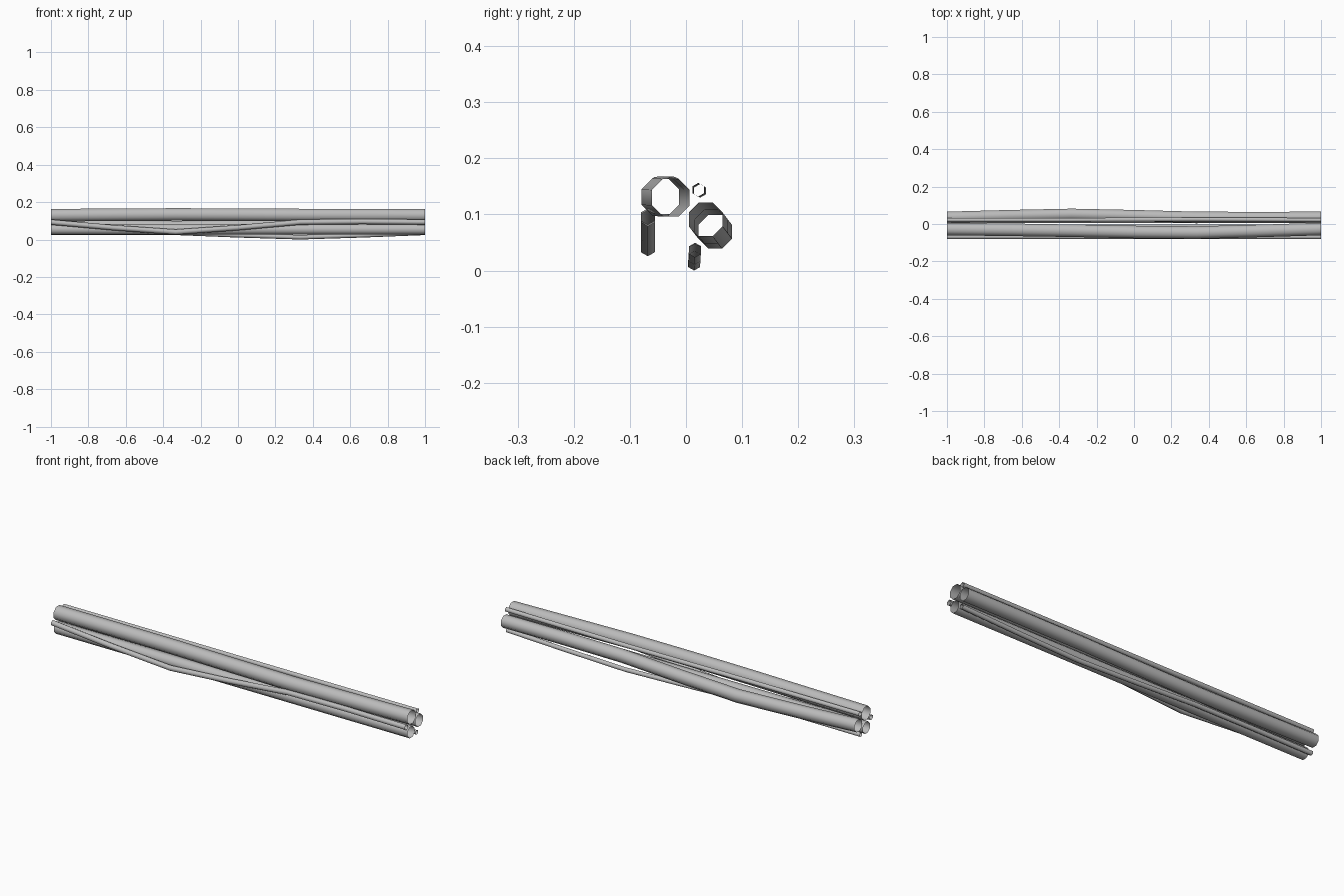
import bpy, bmesh, math
from mathutils import Vector

if "Cube" in bpy.data.objects:
    bpy.data.objects.remove(bpy.data.objects["Cube"], do_unlink=True)

steel = bpy.data.materials.new("grey_steel")
steel.use_nodes = True
GREY = (0.5, 0.5, 0.5, 1)
steel.diffuse_color = GREY
steel.node_tree.nodes["Principled BSDF"].inputs["Base Color"].default_value = GREY


def path(stations, steps=2):
    """Smooth centre line through (y, z) stations spread evenly along x."""
    n = len(stations) - 1
    pts = [Vector((-1 + 2 * i / n, y, z)) for i, (y, z) in enumerate(stations)]
    pts = [2 * pts[0] - pts[1]] + pts + [2 * pts[-1] - pts[-2]]
    for end, near in ((0, 1), (-1, -2)):
        pts[end].yz = pts[near].yz
    line = []
    for i in range(1, n + 1):
        a, b, c, d = pts[i - 1:i + 3]
        for k in range(steps):
            t = k / steps
            line.append(b + 0.5 * t * ((c - a) + t * ((2 * a - 5 * b + 4 * c - d)
                        + t * (3 * (b - c) + d - a))))
    return line + [pts[-2]]


def pipe(name, sides, half_width, stations):
    """Open-ended tube with flat sides facing front and back."""
    radius = half_width / math.cos(math.pi / sides)
    bm = bmesh.new()
    rings = []
    for p in path(stations):
        ring = []
        for i in range(sides):
            a = 2 * math.pi * (i + 0.5) / sides
            ring.append(bm.verts.new(p + Vector((0, radius * math.cos(a), radius * math.sin(a)))))
        rings.append(ring)
    for r, s in zip(rings, rings[1:]):
        for i in range(sides):
            j = (i + 1) % sides
            bm.faces.new((r[i], r[j], s[j], s[i])).smooth = True
    mesh = bpy.data.meshes.new(name)
    bm.to_mesh(mesh)
    bm.free()
    mesh.materials.append(steel)
    bpy.context.collection.objects.link(bpy.data.objects.new(name, mesh))


# Thick pipes
pipe("top_pipe", 8, 0.0335, [(-0.027, 0.130), (-0.036, 0.134), (-0.046, 0.131), (-0.027, 0.130)])
pipe("back_pipe", 8, 0.030, [(0.036, 0.090), (0.052, 0.069), (0.036, 0.090), (0.036, 0.090)])
pipe("straight_pipe", 8, 0.028, [(-0.030, 0.055)] * 4)

# Thin pipes
pipe("front_thin_pipe", 6, 0.0125, [(-0.068, 0.093), (-0.068, 0.040), (-0.068, 0.093), (-0.068, 0.093)])
pipe("upper_thin_pipe", 6, 0.0105, [(0.022, 0.144), (0.022, 0.144), (0.025, 0.142), (0.022, 0.144)])
pipe("lower_thin_pipe", 6, 0.0105, [(0.016, 0.036), (0.016, 0.036), (0.0145, 0.0122), (0.016, 0.036)])
